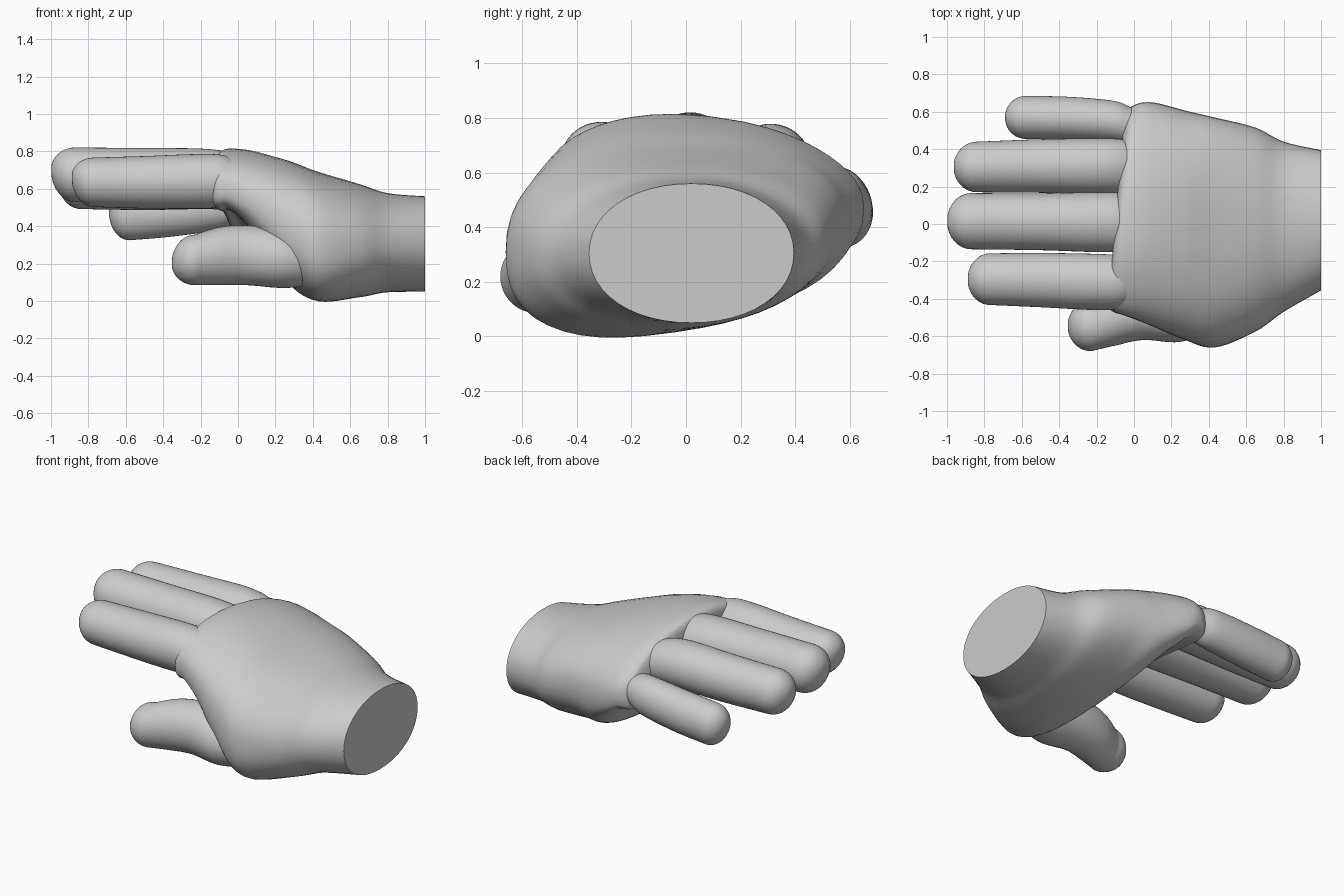
import bpy, bmesh, math
from mathutils import Vector

if "Cube" in bpy.data.objects:
    bpy.data.objects.remove(bpy.data.objects["Cube"], do_unlink=True)

skin = bpy.data.materials.new("light grey")
skin.use_nodes = True
grey = (0.6, 0.6, 0.6, 1)
skin.diffuse_color = grey
skin.node_tree.nodes["Principled BSDF"].inputs["Base Color"].default_value = grey

SIDES = 48


def spline(keys, steps):
    """Smooth curve through rows of section values."""
    rows = [Vector(k) for k in keys]
    out = []
    for i in range(len(rows) - 1):
        a, b = rows[max(i - 1, 0)], rows[i]
        c, d = rows[i + 1], rows[min(i + 2, len(rows) - 1)]
        for s in range(steps):
            t = s / steps
            out.append(b + (c - a) * (t / 2)
                       + (a * 2 - b * 5 + c * 4 - d) * (t * t / 2)
                       + (b * 3 - a - c * 3 + d) * (t ** 3 / 2))
    return out + [rows[-1]]


def rounded(value, power):
    return math.copysign(abs(value) ** (2 / power), value)


def loft(name, sections):
    """Rings of (x, y, z, half width, half height, power, tilt, arch, skew, swell)."""
    bm = bmesh.new()
    rings = []
    for x, y, z, w, h, power, tilt, arch, skew, swell in sections:
        ring = []
        for i in range(SIDES):
            a = math.tau * i / SIDES
            u, v = rounded(math.cos(a), power), rounded(math.sin(a), power)
            rise = h * v * (1 - swell * u) + tilt * u - arch * u * u
            ring.append(bm.verts.new((x + skew * u, y + w * u, z + rise)))
        rings.append(ring)
    for a, b in zip(rings, rings[1:]):
        for i in range(SIDES):
            j = (i + 1) % SIDES
            bm.faces.new((a[i], a[j], b[j], b[i]))
    bm.faces.new(rings[0])
    bm.faces.new(rings[-1])
    bmesh.ops.recalc_face_normals(bm, faces=bm.faces)
    mesh = bpy.data.meshes.new(name)
    bm.to_mesh(mesh)
    bm.free()
    mesh.materials.append(skin)
    obj = bpy.data.objects.new(name, mesh)
    bpy.context.collection.objects.link(obj)
    bpy.ops.object.select_all(action="DESELECT")
    obj.select_set(True)
    bpy.context.view_layer.objects.active = obj
    bpy.ops.object.shade_smooth_by_angle(angle=math.radians(50))


def digit(name, tip, lift, keys):
    """Round-tipped digit through (x, y, z, half width, half height)."""
    x, y, z, w, h = keys[0]
    reach = x - tip
    rings = []
    for i in range(1, 10):
        a = math.pi / 2 * i / 10
        rings.append((x - reach * math.cos(a), y, z + lift * (1 - math.sin(a)),
                      w * math.sin(a), h * math.sin(a), 2, 0, 0, 0, 0))
    body = [tuple(r) + (2, 0, 0, 0, 0) for r in spline(keys, 6)]
    loft(name, rings + body)


# Wrist, palm and knuckles
loft("palm", spline([
    (1, .02, .305, .375, .255, 2.1, 0, 0, 0, 0),
    (.8, -.015, .312, .455, .265, 2.1, .01, 0, 0, 0),
    (.65, -.03, .325, .545, .3, 2.2, .03, 0, 0, .05),
    (.43, -.045, .355, .615, .335, 2.4, .055, 0, 0, .12),
    (.27, -.005, .425, .61, .325, 2.4, .01, .02, .01, .06),
    (.1, .055, .57, .59, .225, 2.6, -.045, .08, .03, 0),
    (0, .08, .635, .57, .172, 2.8, -.06, .1, .05, 0),
    (-.06, .08, .635, .55, .168, 2.8, -.06, .1, .05, 0),
    (-.085, .08, .635, .52, .145, 2.8, -.06, .1, .05, 0),
    (-.095, .08, .635, .46, .1, 2.8, -.05, .09, .04, 0)], 6))

# Fingers
digit("index_finger", -.89, .03, [
    (-.77, -.295, .635, .138, .132), (-.5, -.3, .635, .145, .14),
    (-.2, -.31, .64, .15, .146), (-.06, -.31, .64, .14, .135),
    (.03, -.3, .63, .1, .09)])
digit("middle_finger", -1, .03, [
    (-.87, .015, .675, .15, .146), (-.5, .012, .67, .152, .148),
    (-.2, .01, .665, .16, .15), (-.05, .01, .655, .155, .14),
    (.05, .01, .64, .12, .1)])
digit("ring_finger", -.965, .02, [
    (-.84, .305, .63, .135, .138), (-.5, .31, .63, .143, .143),
    (-.2, .31, .635, .148, .143), (-.05, .31, .62, .14, .13),
    (.05, .31, .6, .1, .09)])
digit("little_finger", -.69, .02, [
    (-.58, .57, .455, .115, .13), (-.35, .565, .475, .115, .13),
    (-.12, .55, .5, .11, .122), (-.03, .53, .51, .1, .1),
    (.06, .51, .52, .07, .07)])

# Thumb
digit("thumb", -.355, -.02, [
    (-.23, -.545, .22, .135, .135), (-.1, -.5, .24, .15, .155),
    (.05, -.47, .245, .15, .16), (.25, -.47, .225, .16, .155),
    (.45, -.42, .22, .14, .13)])
